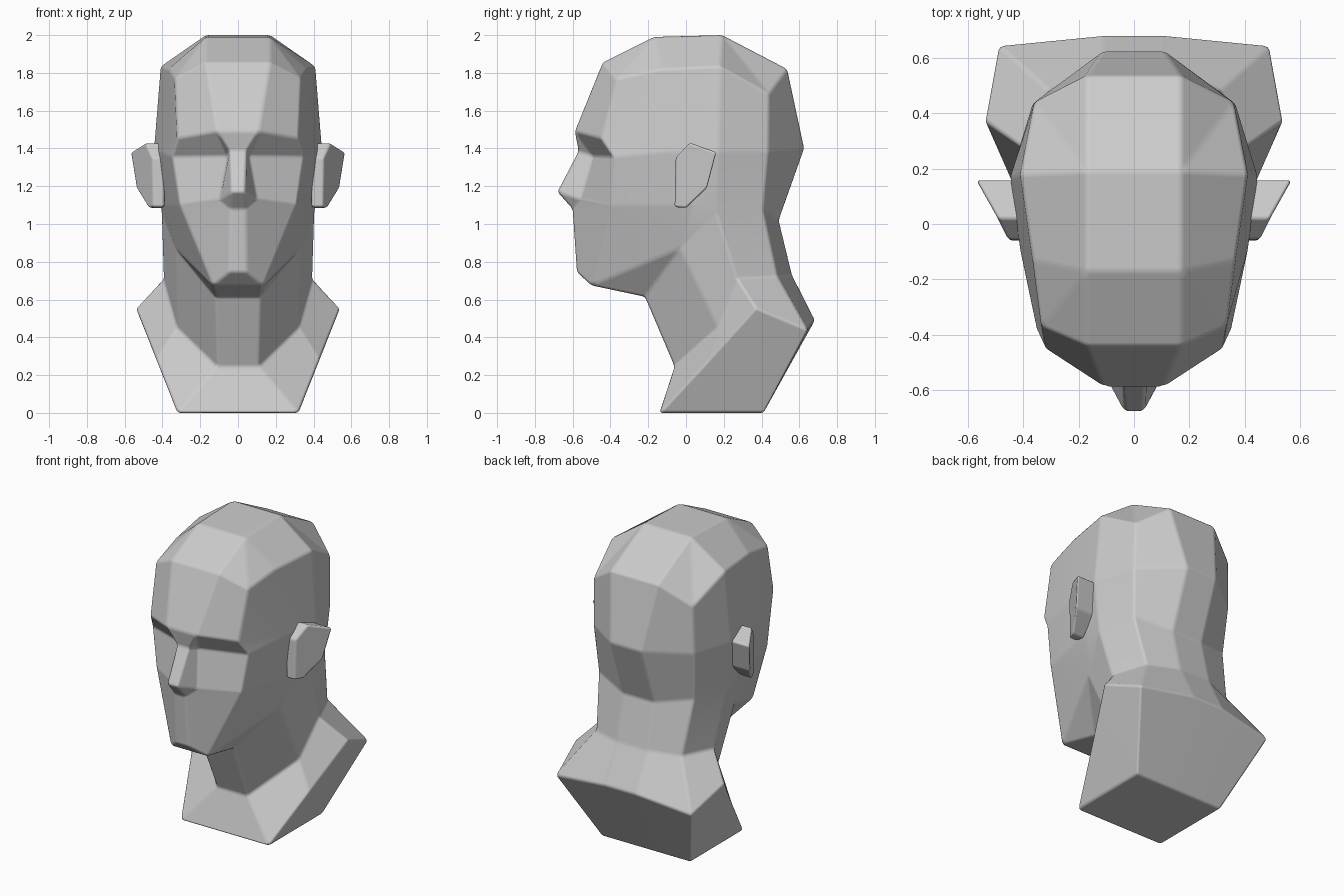
import bpy, bmesh, math

if "Cube" in bpy.data.objects:
    bpy.data.objects.remove(bpy.data.objects["Cube"])


def loft(bm, rings, closed=True):
    """Skin half rings (front to back), mirrored across x = 0."""
    loops = []
    for ring in rings:
        full = list(ring) + [(-x, y, z) for x, y, z in reversed(ring)]
        loops.append([bm.verts.new(p) for p in full])
    for a, b in zip(loops, loops[1:]):
        n = len(a)
        for i in range(n if closed else n - 1):
            j = (i + 1) % n
            bm.faces.new((a[i], a[j], b[j], b[i]))
    return loops


def finish(bm, name, width):
    """Weld, orient and soften the plane edges slightly."""
    bmesh.ops.remove_doubles(bm, verts=bm.verts, dist=0.001)
    bmesh.ops.dissolve_degenerate(bm, edges=bm.edges, dist=0.001)
    bmesh.ops.recalc_face_normals(bm, faces=bm.faces)
    mesh = bpy.data.meshes.new(name)
    bm.to_mesh(mesh)
    bm.free()
    mesh.shade_smooth()
    obj = bpy.data.objects.new(name, mesh)
    bpy.context.collection.objects.link(obj)
    bev = obj.modifiers.new("soft_edges", 'BEVEL')
    bev.width = width
    bev.segments = 2
    bev.limit_method = 'ANGLE'
    bev.angle_limit = math.radians(8)
    bev.harden_normals = True
    return obj


# Each ring: front centre, front corner, temple, side, back corner, back centre
front_top, back_top = (.17, -.17, 1.99), (.17, .19, 2.0)
crown = [front_top] * 3 + [back_top] * 3
hairline = [(.17, -.44, 1.855), (.335, -.37, 1.77), (.365, -.13, 1.82),
            (.41, .18, 1.835), (.36, .44, 1.69), (.17, .535, 1.82)]
eyes = [(.055, -.49, 1.36), (.35, -.385, 1.355), (.41, -.10, 1.38),
        (.447, .17, 1.38), (.365, .435, 1.38), (.11, .625, 1.40)]
brow = [(.11, -.588, 1.49), (.32, -.45, 1.455)] + eyes[2:]
lip = [(.04, -.60, 1.08), (.31, -.40, 1.10), (.395, .03, 1.10),
       (.405, .16, 1.06), (.345, .41, 1.07), (.11, .49, 1.02)]
nostril = [(.10, -.56, 1.13)] + lip[1:]

# Jaw, neck and shoulder rings
chin_corner, jaw_corner = (.135, -.50, .675), (.33, -.03, .87)
chin = [(.045, -.577, .745), chin_corner, jaw_corner] + lip[3:]
under_chin = [chin_corner] * 2 + chin[2:]
throat = [(.12, -.217, .615)] * 2 + chin[2:]
neck_foot = [(.11, -.06, .245)] * 2 + [(.32, .17, .45), (.395, .27, .71),
                                       (.31, .485, .72), (.11, .56, .73)]
base_front, base_back = (.32, -.14, 0), (.32, .41, 0)
shoulder = [base_front] * 2 + [(.43, .118, .278), (.54, .372, .555),
                               (.49, .645, .44), (.11, .682, .49)]
base = [base_front] * 3 + [base_back] * 2 + [(.11, .41, 0)]

bm = bmesh.new()
top = loft(bm, [crown, hairline, brow])
loft(bm, [brow, eyes, nostril, lip], closed=False)
bottom = loft(bm, [lip, chin, under_chin, throat, neck_foot, shoulder, base])

# Flat crown and underside
half = top[0]
bm.faces.new((half[0], half[5], half[6], half[11]))
floor = bottom[-1]
bm.faces.new([floor[i] for i in (0, 3, 5, 6, 8, 11)])

# Nose: side and ridge points from brow to lip
loft(bm, [[brow[0], brow[0]],
          [eyes[0], (.045, -.568, 1.385)],
          [nostril[0], (.035, -.68, 1.17)],
          [lip[0], lip[0]]], closed=False)
finish(bm, "head_and_neck", .014)

# Ears: flared outline pushed in towards the skull
outline = [(.455, -.055, 1.35), (.49, .02, 1.43), (.57, .16, 1.38),
           (.54, .11, 1.19), (.475, .00, 1.085), (.45, -.06, 1.09)]
for side, name in ((1, "right_ear"), (-1, "left_ear")):
    bm = bmesh.new()
    outer = [bm.verts.new((side * x, y, z)) for x, y, z in outline]
    inner = [bm.verts.new((side * .39, y, z)) for x, y, z in outline]
    bm.faces.new(outer)
    bm.faces.new(inner[::-1])
    for i in range(6):
        j = (i + 1) % 6
        bm.faces.new((outer[i], inner[i], inner[j], outer[j]))
    finish(bm, name, .012)
